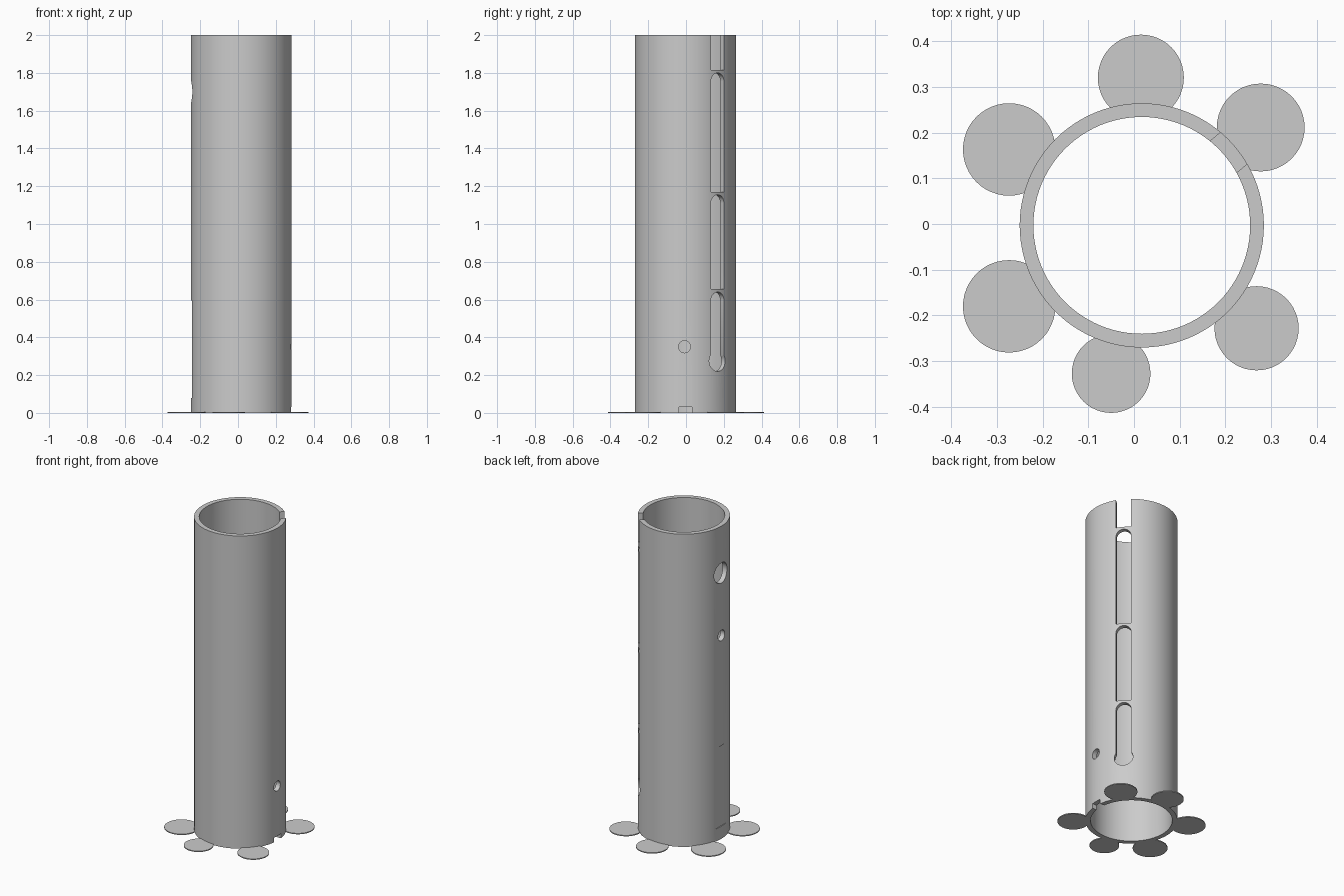
import bpy, bmesh, math
from mathutils import Matrix, Vector

if "Cube" in bpy.data.objects:
    bpy.data.objects.remove(bpy.data.objects["Cube"])

CX, CY = 0.017, -0.003          # tube axis
R_OUT, R_IN, H = 0.267, 0.237, 2.0

grey = bpy.data.materials.new("plain grey")
grey.diffuse_color = (0.6, 0.6, 0.6, 1)
grey.use_nodes = True
grey.node_tree.nodes["Principled BSDF"].inputs["Base Color"].default_value = grey.diffuse_color


def make_object(name, bm):
    bmesh.ops.recalc_face_normals(bm, faces=bm.faces)
    mesh = bpy.data.meshes.new(name)
    bm.to_mesh(mesh)
    bm.free()
    mesh.materials.append(grey)
    ob = bpy.data.objects.new(name, mesh)
    bpy.context.collection.objects.link(ob)
    return ob


def cylinder(name, x, y, r, z0, z1, sides):
    bm = bmesh.new()
    bmesh.ops.create_cone(bm, cap_ends=True, segments=sides, radius1=r, radius2=r, depth=z1 - z0,
                          matrix=Matrix.Translation((x, y, (z0 + z1) / 2)))
    return make_object(name, bm)


def radial_cutter(name, profile, angle, r0=0.12, r1=0.42):
    """Prism with a (sideways, height) profile, pushed outward through the wall."""
    bm = bmesh.new()
    face = bm.faces.new([bm.verts.new((r0, u, z)) for u, z in profile])
    ext = bmesh.ops.extrude_face_region(bm, geom=[face])
    bmesh.ops.translate(bm, vec=(r1 - r0, 0, 0),
                        verts=[g for g in ext["geom"] if isinstance(g, bmesh.types.BMVert)])
    bm.transform(Matrix.Translation((CX, CY, 0)) @ Matrix.Rotation(math.radians(angle), 4, "Z"))
    return make_object(name, bm)


def arc(u, z, r, a0, a1, n):
    return [(u + r * math.cos(math.radians(a0 + (a1 - a0) * i / n)),
             z + r * math.sin(math.radians(a0 + (a1 - a0) * i / n))) for i in range(n + 1)]


def rect(w, z0, z1):
    return [(-w, z0), (w, z0), (w, z1), (-w, z1)]


def circle(u, z, r):
    return arc(u, z, r, 0, 360 * 31 / 32, 31)


def boolean(target, tool, op):
    mod = target.modifiers.new(tool.name, "BOOLEAN")
    mod.operation, mod.object, mod.solver = op, tool, "EXACT"
    bpy.context.view_layer.objects.active = target
    bpy.ops.object.modifier_apply(modifier=mod.name)
    bpy.data.objects.remove(tool)


# Tube body with its bore
tube = cylinder("tube", CX, CY, R_OUT, 0, H, 96)
boolean(tube, cylinder("bore", CX, CY, R_IN, -0.1, H + 0.1, 96), "DIFFERENCE")

# Arched slots up one side, the top one open
W, SLOT = 0.045, 40
for z0, z1 in ((0.655, 1.155), (1.17, 1.80)):
    boolean(tube, radial_cutter("slot", [(-W, z0), (W, z0)] + arc(0, z1 - W, W, 0, 180, 14), SLOT), "DIFFERENCE")
boolean(tube, radial_cutter("open_slot", rect(W, 1.815, 2.1), SLOT), "DIFFERENCE")
# Lowest slot widens into a round keyhole
RK, ZK = 0.055, 0.275
a = math.degrees(math.acos(W / RK))
keyhole = arc(0, ZK, RK, 180 - a, 360 + a, 24) + arc(0, 0.64 - W, W, 0, 180, 14)
boolean(tube, radial_cutter("keyhole", keyhole, SLOT), "DIFFERENCE")

# Right side: round hole and foot notch
boolean(tube, radial_cutter("right_hole", circle(-0.005, 0.35, 0.032), 0), "DIFFERENCE")
boolean(tube, radial_cutter("foot_notch", rect(0.034, -0.1, 0.03), 0), "DIFFERENCE")

# Left side: two round holes and a shallow flat
boolean(tube, radial_cutter("large_hole", circle(0, 1.70, 0.065), 180), "DIFFERENCE")
boolean(tube, radial_cutter("small_hole", circle(0, 1.30, 0.034), 180), "DIFFERENCE")
boolean(tube, radial_cutter("flat", rect(0.1, 0.08, 0.595), 180, R_OUT - 0.006), "DIFFERENCE")

# Thin round pads around the foot, trimmed to the tube wall
pads = ((0.015, 0.32, 0.094), (0.277, 0.211, 0.096), (-0.273, 0.163, 0.101),
        (-0.273, -0.18, 0.101), (-0.05, -0.327, 0.086), (0.268, -0.228, 0.092))
parts = [tube]
for i, (x, y, r) in enumerate(pads):
    pad = cylinder(f"foot_pad_{i + 1}", x, y, r, 0, 0.006, 48)
    boolean(pad, cylinder("pad_trim", CX, CY, R_OUT - 0.002, -0.1, 0.1, 96), "DIFFERENCE")
    parts.append(pad)

# Smooth round walls, keep edges sharp
for ob in parts:
    bpy.ops.object.select_all(action="DESELECT")
    ob.select_set(True)
    bpy.context.view_layer.objects.active = ob
    bpy.ops.object.shade_smooth_by_angle(angle=math.radians(30))
